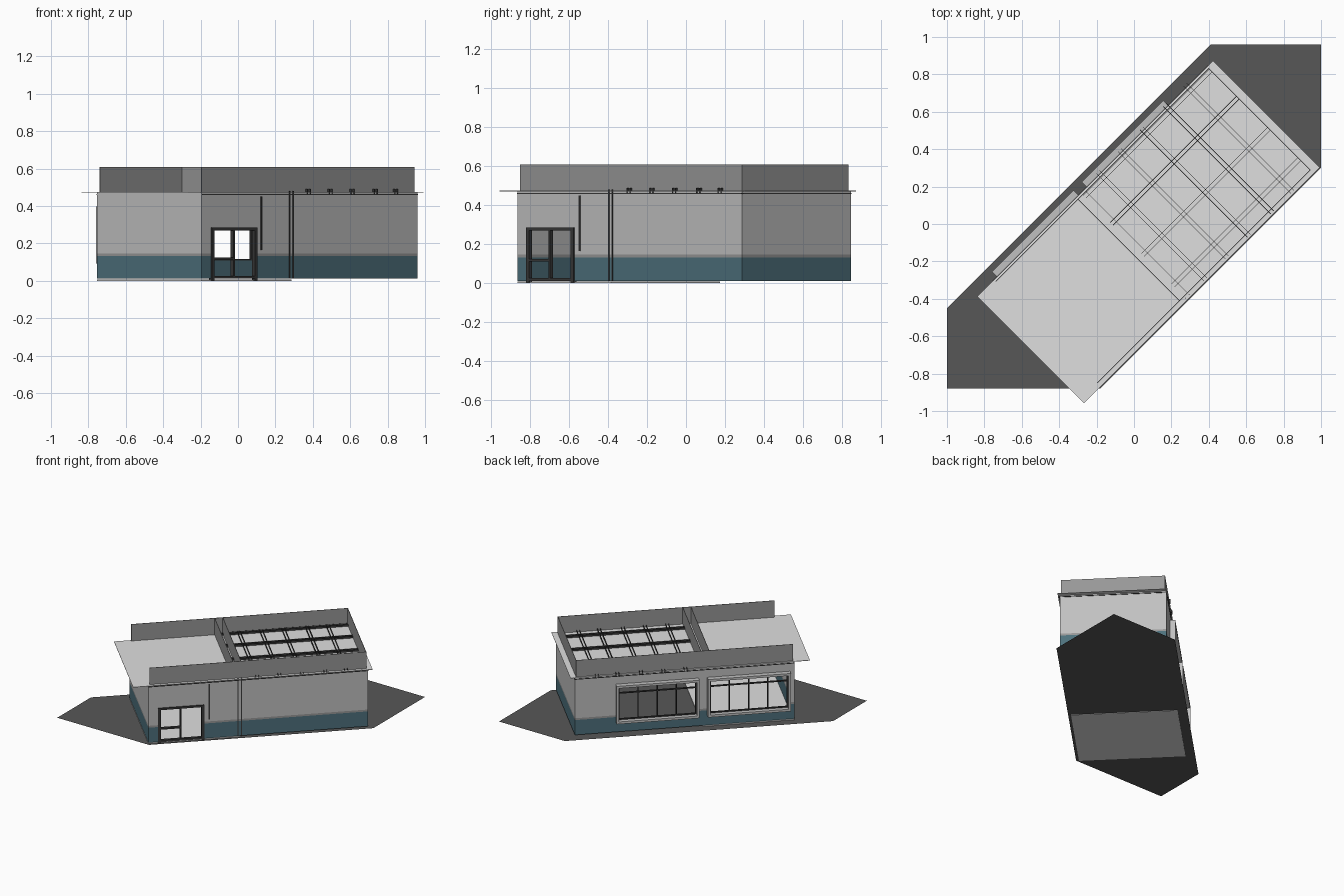
import bpy, bmesh, math
from mathutils import Matrix, Vector

cube = bpy.data.objects.get("Cube")
if cube:
    bpy.data.objects.remove(cube, do_unlink=True)

TURN = Matrix.Rotation(math.radians(45), 4, "Z")


def material(name, *rgb):
    m = bpy.data.materials.new(name)
    m.use_nodes = True
    color = (*rgb, 1)
    m.diffuse_color = color
    m.node_tree.nodes["Principled BSDF"].inputs["Base Color"].default_value = color
    return m


SHEET = material("pale_grey", 0.74, 0.74, 0.74)
WALL = material("wall_grey", 0.53, 0.53, 0.53)
TRIM = material("mid_grey", 0.31, 0.31, 0.31)
TEAL = material("dark_teal", 0.075, 0.165, 0.205)
GROUND = material("asphalt_grey", 0.095, 0.095, 0.095)
FRAME = material("charcoal", 0.04, 0.04, 0.04)


def finish(name, bm, mats):
    bm.transform(TURN)
    mesh = bpy.data.meshes.new(name)
    bm.to_mesh(mesh)
    bm.free()
    for m in mats:
        mesh.materials.append(m)
    ob = bpy.data.objects.new(name, mesh)
    bpy.context.scene.collection.objects.link(ob)
    return ob


def add_box(bm, u, v, z, index=0):
    size = Vector((u[1] - u[0], v[1] - v[0], z[1] - z[0]))
    mid = Vector((sum(u), sum(v), sum(z))) / 2
    geo = bmesh.ops.create_cube(bm, size=1, matrix=Matrix.Translation(mid) @ Matrix.Diagonal((*size, 1)))
    for f in {f for vert in geo["verts"] for f in vert.link_faces}:
        f.material_index = index


def boxes(name, mat, *parts):
    bm = bmesh.new()
    for part in parts:
        add_box(bm, *part)
    return finish(name, bm, [mat])


# Building extents: long direction u, cross direction v, then turned by 45 degrees
U0, U1, V0, V1 = -0.75, 0.882, -0.474, 0.317
BASE, TEAL_TOP, TRIM_TOP, TOP, PARAPET = 0.012, 0.132, 0.147, 0.472, 0.61
T = 0.01
DOOR = (-0.68, -0.335, BASE, 0.285)
WINDOWS = [(-0.70, -0.12, 0.11, 0.38), (-0.02, 0.56, 0.11, 0.38)]


def wall(name, u, v, openings=()):
    """Wall of cells around openings, coloured by height."""
    bm = bmesh.new()
    us = sorted({*u, *(e for o in openings for e in o[:2])})
    zs = sorted({BASE, TEAL_TOP, TRIM_TOP, TOP, *(e for o in openings for e in o[2:])})
    for a, b in zip(us, us[1:]):
        for c, d in zip(zs, zs[1:]):
            x, z = (a + b) / 2, (c + d) / 2
            if any(o[0] < x < o[1] and o[2] < z < o[3] for o in openings):
                continue
            index = 0 if z < TEAL_TOP else 1 if z < TRIM_TOP else 2
            add_box(bm, (a, b), v, (c, d), index)
    return finish(name, bm, [TEAL, TRIM, WALL])


wall("door_side_wall", (U0, U1), (V0, V0 + T), [DOOR])
wall("window_side_wall", (U0, U1), (V1 - T, V1), WINDOWS)
wall("shop_end_wall", (U0, U0 + T), (V0 + T, V1 - T))
wall("workshop_end_wall", (U1 - T, U1), (V0 + T, V1 - T))

# Ground slab and shop floor
bm = bmesh.new()
outline = [(-1, -0.45), (-1, -0.88), (-0.18, -0.88), (1, 0.3), (1, 0.96), (0.41, 0.96)]
bm.faces.new([bm.verts.new((x, y, 0.003)) for x, y in outline])
bm.transform(TURN.inverted())
finish("ground", bm, [GROUND])
boxes("shop_floor", SHEET, ((U0, -0.07), (V0, V1), (0, 0.008)))

# Roof sheet overhanging the walls
boxes("roof_sheet", SHEET, ((-0.866, 0.915), (-0.488, 0.318), (TOP, TOP + 0.003)))

# Parapets, open at the shop end, with a double cross divider
P, t = 0.01, 0.003
pz = (TOP, PARAPET)
pv = (V0 + P, V1 - P)
pu = (U0 + P, U1 - P)
boxes("parapet", TRIM,
      (pu, (pv[0], pv[0] + t), pz),
      (pu, (pv[1] - t, pv[1]), pz),
      ((pu[1] - t, pu[1]), pv, pz))
boxes("roof_divider", TRIM, *[((u, u + t), pv, pz) for u in (-0.12, -0.06)])

# Thin line under the roof edge
cz = (0.459, 0.464)
boxes("eaves_line", FRAME,
      ((U0, U1), (V0 - 0.004, V0), cz),
      ((U0, U1), (V1, V1 + 0.004), cz),
      ((U1, U1 + 0.004), (V0, V1), cz))

# Roof beams, each a pair of slim upright plates
beam_z = (0.462, 0.49)
beams = []
for u in (0.06, 0.225, 0.39, 0.566, 0.72):
    w = 0.004 if u == 0.566 else 0.002
    beams += [((u + s - w / 2, u + s + w / 2), (V0 - 0.005, V1 + 0.016), beam_z) for s in (-0.011, 0.011)]
for v in (0.29, 0.085, -0.15, -0.38):
    w = 0.004 if v == 0.085 else 0.002
    beams += [((-0.085, U1 - P), (v + s - w / 2, v + s + w / 2), beam_z) for s in (-0.011, 0.011)]
boxes("roof_beams", FRAME, *beams)

# Window surrounds and glazing bars
for side, (a, b, c, d) in zip(("shop", "workshop"), WINDOWS):
    w = 0.018
    depth = (V1 - 0.002, V1 + 0.04)
    boxes(side + "_window_surround", WALL,
          ((a - w, b + w), depth, (d, d + w)),
          ((a - w, b + w), depth, (c - w, c)),
          ((a - w, a), depth, (c, d)),
          ((b, b + w), depth, (c, d)))
    bar = (V1 - 0.008, V1 + 0.006)
    h = 0.004
    bars = [((x - h, x + h), bar, (c, d)) for x in [a + h + (b - a - 2 * h) * i / 4 for i in range(5)]]
    bars += [((a, b), bar, (z - h, z + h)) for z in (c + h, 0.325, d - h)]
    boxes(side + "_window_bars", FRAME, *bars)

# Door frame with one railed leaf
a, b, c, d = DOOR
dv = (V0 - 0.008, V0 + 0.014)
boxes("door_frame", FRAME,
      ((a, a + 0.022), dv, (0.003, d)),
      ((b - 0.02, b), dv, (0.003, d)),
      ((a, b), dv, (d - 0.015, d)),
      ((a, b), dv, (c, c + 0.015)),
      ((-0.516, -0.506), dv, (c, d)),
      ((a, -0.51), dv, (0.112, 0.124)))

# Wall joint between the rooms and slim upright strip beside the door
fv = (V0 - 0.004, V0)
boxes("wall_joint_lines", FRAME, *[((u - 0.003, u + 0.003), fv, (BASE, 0.48)) for u in (-0.085, -0.058)])
boxes("wall_strip", FRAME, ((-0.302, -0.292), fv, (0.165, 0.45)))
